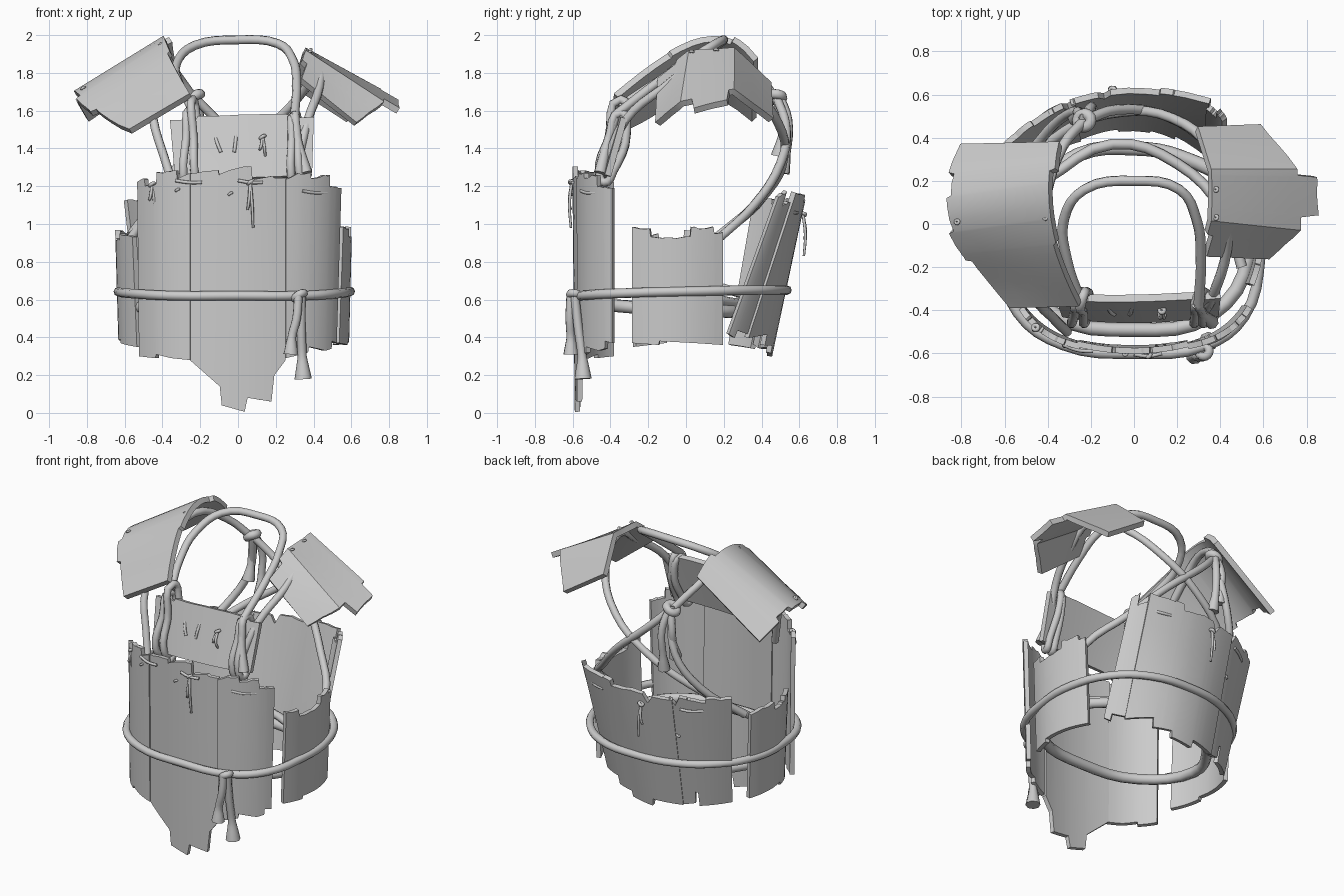
import bpy, random
from mathutils import Vector

random.seed(4)


def along(pts, u, bent=False):
    """Point on a smooth curve (or a bent polyline) through a few points."""
    n, out = len(pts), Vector((0, 0, 0))
    if bent:
        i = min(int(u * (n - 1)), n - 2)
        return Vector(pts[i]).lerp(Vector(pts[i + 1]), u * (n - 1) - i)
    for i, p in enumerate(pts):
        w = 1.0
        for j in range(n):
            if j != i:
                w *= (u * (n - 1) - j) / (i - j)
        out += w * Vector(p)
    return out


def edge(pts, u):
    """Piecewise linear outline of (u, t) pairs."""
    for (a, s), (b, t) in zip(pts, pts[1:]):
        if u <= b:
            return s + (t - s) * (u - a) / max(b - a, 1e-6)
    return pts[-1][1]


def to_smooth_mesh(ob, angle):
    bpy.context.collection.objects.link(ob)
    bpy.ops.object.select_all(action='DESELECT')
    ob.select_set(True)
    bpy.context.view_layer.objects.active = ob
    bpy.ops.object.convert(target='MESH')
    bpy.ops.object.shade_smooth_by_angle(angle=angle)


def plate(name, A, B, low, high, thick=0.028, bent=False):
    """Bark plate lofted from curve A to curve B, trimmed by two ragged outlines."""
    grid = [i / 12 for i in range(13)]
    us = sorted({round(u, 4) for u in [p[0] for p in low + high] + grid})
    rows, verts, faces = 4, [], []
    for u in us:
        a, b = along(A, u, bent), along(B, u, bent)
        t0, t1 = edge(low, u), edge(high, u) + random.uniform(-.006, .006)
        verts += [a.lerp(b, t0 + (t1 - t0) * r / rows) for r in range(rows + 1)]
    for c in range(len(us) - 1):
        for r in range(rows):
            i = c * (rows + 1) + r
            faces.append((i, i + rows + 1, i + rows + 2, i + 1))
    me = bpy.data.meshes.new(name)
    me.from_pydata(verts, [], faces)
    ob = bpy.data.objects.new(name, me)
    m = ob.modifiers.new("thickness", 'SOLIDIFY')
    m.thickness, m.offset = thick, 0
    to_smooth_mesh(ob, 0.5)


def upright(name, a, b, low, high):
    """Plate whose xy curves are given at z=0 and z=1, so outlines are heights."""
    plate(name, [(x, y, 0) for x, y in a], [(x, y, 1) for x, y in b], low, high)


def rope(name, pts, r=0.024, cyclic=False):
    """Round cord through points; optional 4th value scales the radius."""
    cu = bpy.data.curves.new(name, 'CURVE')
    cu.dimensions, cu.bevel_depth, cu.bevel_resolution = '3D', r, 2
    cu.resolution_u, cu.use_fill_caps = 4, True
    sp = cu.splines.new('BEZIER')
    sp.bezier_points.add(len(pts) - 1)
    sp.use_cyclic_u = cyclic
    for bp, p in zip(sp.bezier_points, pts):
        bp.co = p[:3]
        bp.radius = p[3] if len(p) > 3 else 1
        bp.handle_left_type = bp.handle_right_type = 'AUTO'
    to_smooth_mesh(bpy.data.objects.new(name, cu), 0.9)


def knot(name, p, r):
    x, y, z = p
    rope(name, [(x - r, y, z - r * .6), (x, y - r, z + r * .3), (x + r, y, z + r * .6),
                (x, y + r, z)], r * .9, True)


def tie(name, p, length, out):
    """Small thread knot with two hanging ends."""
    x, y, z = p
    knot(name + "_knot", p, .011)
    for i, s in enumerate((-1, 1)):
        rope(f"{name}_end_{i}", [(x, y, z), (x + s * .01, y + out * .012, z - length * .5),
                                 (x + s * .015, y + out * .004, z - length * (.8 + .2 * s), .8)], .008)


# front body plates
upright("front_centre_plate", [(-.25, -.55), (0, -.575), (.25, -.55)], [(-.26, -.555), (0, -.585), (.25, -.555)],
        [(0, .28), (.31, .14), (.33, .04), (.57, .006), (.6, .08), (.85, .06), (.88, .2), (1, .28)],
        [(0, 1.27), (.3, 1.29), (.31, 1.26), (.5, 1.3), (.64, 1.31), (.65, 1.23), (.85, 1.25), (1, 1.24)])
upright("front_left_plate", [(-.51, -.39), (-.4, -.49), (-.25, -.555)], [(-.52, -.39), (-.41, -.5), (-.25, -.565)],
        [(0, .3), (.4, .29), (.41, .31), (.7, .29), (1, .28)],
        [(0, 1.22), (.2, 1.24), (.21, 1.2), (.45, 1.21), (.46, 1.27), (.8, 1.28), (.81, 1.24), (1, 1.27)])
upright("front_right_plate", [(.25, -.56), (.4, -.49), (.5, -.385)], [(.25, -.565), (.42, -.5), (.53, -.385)],
        [(0, .29), (.35, .32), (.36, .35), (.7, .33), (.85, .34), (.86, .38), (1, .37)],
        [(0, 1.24), (.2, 1.27), (.35, 1.27), (.36, 1.24), (.7, 1.26), (.71, 1.2), (1, 1.19)])

# side plates
upright("right_side_plate", [(.51, -.28), (.565, -.05), (.5, .19)], [(.545, -.28), (.59, -.05), (.54, .19)],
        [(0, .37), (.3, .36), (.31, .38), (.7, .37), (1, .36)],
        [(0, .98), (.2, .98), (.21, .93), (.65, .93), (.66, .98), (.9, .98), (.91, .95), (1, .95)])
upright("left_side_plate", [(-.51, -.27), (-.605, -.06), (-.57, .17)], [(-.55, -.28), (-.635, -.06), (-.6, .18)],
        [(0, .35), (.4, .37), (.41, .39), (1, .38)],
        [(0, .93), (.3, .95), (.31, .92), (.6, .92), (.61, .97), (1, .95)])

# back plates, leaning outward
upright("back_right_plate", [(.42, .07), (.385, .12), (.33, .18)], [(.42, .43), (.39, .465), (.34, .505)],
        [(0, .42), (.4, .4), (.42, .44), (1, .42)], [(0, 1.15), (.5, 1.17), (.52, 1.1), (1, 1.12)])
upright("back_centre_plate", [(.34, .19), (.06, .37), (-.25, .325)], [(.35, .515), (.03, .59), (-.29, .54)],
        [(0, .4), (.25, .42), (.26, .36), (.45, .36), (.46, .32), (.7, .3), (.71, .35), (1, .34)],
        [(0, 1.17), (.35, 1.15), (.36, 1.12), (.7, 1.13), (.76, 1.06), (.8, 1.11), (1, 1.11)])
upright("back_left_plate", [(-.24, .32), (-.36, .265), (-.46, .17)], [(-.27, .54), (-.43, .465), (-.58, .345)],
        [(0, .34), (.3, .36), (.31, .44), (.36, .44), (.37, .34), (1, .36)],
        [(0, 1.12), (.1, 1.08), (.17, 1.13), (.6, 1.1), (.61, 1.13), (1, 1.12)])

# upper chest plate
plate("chest_plate", [(-.33, -.415, 1.23), (0, -.445, 1.23), (.39, -.415, 1.25)],
      [(-.36, -.335, 1.56), (0, -.345, 1.57), (.4, -.325, 1.57)],
      [(0, 0), (.5, .03), (1, .02)], [(0, .96), (.2, .96), (.21, 1), (.9, 1.02), (.91, .97), (1, .97)], .035)

# shoulder plates, front to back along inner and outer edges
plate("left_shoulder_plate",
      [(-.25, -.37, 1.68), (-.35, -.1, 1.89), (-.38, .15, 1.985), (-.34, .37, 1.87)],
      [(-.57, -.38, 1.49), (-.76, -.14, 1.61), (-.86, .08, 1.69), (-.8, .36, 1.55)],
      [(0, 0), (.35, .03), (.36, 0), (.8, .02), (.81, -.03), (1, 0)],
      [(0, 1), (.3, 1), (.31, 1.06), (.5, 1.05), (.51, 1), (.72, 1), (.73, .95), (.85, .95), (.86, 1), (1, 1)], .035)
plate("right_shoulder_plate",
      [(.33, -.14, 1.76), (.36, .02, 1.9), (.35, .25, 1.92), (.29, .44, 1.74)],
      [(.62, -.15, 1.53), (.76, -.02, 1.64), (.75, .25, 1.7), (.58, .45, 1.55)],
      [(0, 0), (.2, .03), (.21, -.04), (.55, 0), (1, 0)],
      [(0, 1), (.4, 1.02), (.42, 1.22), (.63, 1.22), (.64, 1), (1, 1)], .035, True)

# waist ropes, outer and inner
rope("waist_rope", [(0, -.6, .62), (.33, -.565, .62), (.51, -.43, .63), (.585, -.15, .64), (.58, .1, .645),
                    (.48, .33, .65), (.28, .49, .65), (0, .535, .65), (-.28, .49, .65), (-.49, .35, .65),
                    (-.605, .15, .645), (-.63, -.1, .64), (-.54, -.41, .63), (-.33, -.56, .62)], .025, True)
rope("inner_waist_rope", [(0, -.49, .57), (.36, -.42, .57), (.53, -.15, .55), (.46, .16, .54), (.22, .31, .53),
                          (0, .35, .53), (-.26, .32, .53), (-.46, .14, .54), (-.56, -.1, .55), (-.38, -.41, .57)],
     .033, True)
rope("inner_cross_rope", [(.5, -.2, .62), (.42, .05, .62), (.2, .28, .58), (-.1, .37, .6), (-.42, .2, .66)], .025)
knot("waist_knot", (.325, -.59, .62), .024)
rope("waist_tassel_long", [(.335, -.59, .63), (.335, -.57, .45), (.34, -.55, .3), (.345, -.545, .18, 1.9)])
rope("waist_tassel_short", [(.32, -.61, .63), (.31, -.615, .5), (.285, -.61, .4), (.28, -.61, .31, 1.7)])

# neck rope and shoulder straps
rope("neck_rope", [(.3, -.37, 1.58), (.31, -.15, 1.75), (.29, .02, 1.87), (.21, .16, 1.955), (0, .2, 1.975),
                   (-.23, .16, 1.945), (-.325, .02, 1.85), (-.31, -.17, 1.74), (-.25, -.35, 1.62)])
rope("left_strap", [(-.23, .48, 1.66), (-.33, .36, 1.8), (-.41, .12, 1.91), (-.45, -.12, 1.78), (-.45, -.34, 1.56),
                    (-.38, -.43, 1.32), (-.31, -.5, 1.1)])
rope("right_strap", [(.31, -.43, 1.3), (.37, -.32, 1.55), (.43, -.12, 1.72), (.43, .1, 1.85), (.36, .34, 1.72),
                     (.18, .49, 1.53), (-.05, .52, 1.36), (-.32, .43, 1.17), (-.57, .15, .92), (-.58, .02, .82)])
rope("back_cross_strap", [(-.23, .48, 1.67), (-.08, .53, 1.52), (.15, .5, 1.32), (.36, .36, 1.1), (.53, .17, .92),
                          (.54, .03, .8)])
rope("left_back_strap", [(-.22, .48, 1.67), (-.28, .52, 1.4), (-.4, .43, 1.17), (-.57, .19, .94)])
knot("back_knot", (-.23, .48, 1.67), .03)
for i, (dx, dy, z) in enumerate([(-.03, .03, 1.36), (.03, .05, 1.27)]):
    rope(f"back_tassel_{i}", [(-.23, .49, 1.69), (-.23 + dx, .49 + dy, 1.55), (-.23 + dx, .48 + dy, z + .1),
                              (-.23 + dx * 1.2, .46 + dy, z, 1.7)])

# rope wraps around the chest plate
for i, (x, lean, top) in enumerate([(-.29, .03, 1.6), (-.23, -.01, 1.66), (.28, .01, 1.57), (.325, -.02, 1.59)]):
    rope(f"chest_wrap_{i}", [(x, -.46, 1.27), (x + lean * .5, -.41, 1.45), (x + lean, -.345, top),
                             (x + lean + .02, -.315, top - .1), (x + .02, -.385, 1.28), (x + .01, -.43, 1.22)],
         .023, True)
rope("chest_wrap_tail", [(.29, -.37, 1.58), (.32, -.42, 1.42), (.36, -.455, 1.27, 1.4)])

# thread stitches and ties
stitches = [((-.33, -.56, 1.23), (-.19, -.59, 1.22)), ((0, -.605, 1.23), (.13, -.6, 1.22)),
            ((.34, -.555, 1.175), (.47, -.475, 1.165)), ((-.12, -.385, 1.46), (-.09, -.42, 1.38)),
            ((-.01, -.385, 1.47), (-.02, -.42, 1.38)), ((.33, .545, 1.07), (.2, .59, 1.06)),
            ((-.34, .55, 1.05), (-.46, .47, 1.04))]
for i, (a, b) in enumerate(stitches):
    rope(f"stitch_{i}", [a, (Vector(a) + Vector(b)) / 2 + Vector((0, -.01 if a[1] < 0 else .01, -.005)), b], .009)
tie("front_left_tie", (-.455, -.48, 1.21), .14, -1)
tie("front_centre_tie", (.065, -.605, 1.22), .24, -1)
tie("chest_tie", (.13, -.4, 1.46), .11, -3)
tie("back_tie", (-.1, .62, 1.05), .22, 1)
for i, p in enumerate([(-.04, -.6, 1.16), (-.32, -.56, 1.18), (-.3, .51, .85), (-.82, .01, 1.72),
                       (-.41, .03, 1.95), (.38, .03, 1.91), (.38, .16, 1.92)]):
    knot(f"peg_{i}", p, .008)
